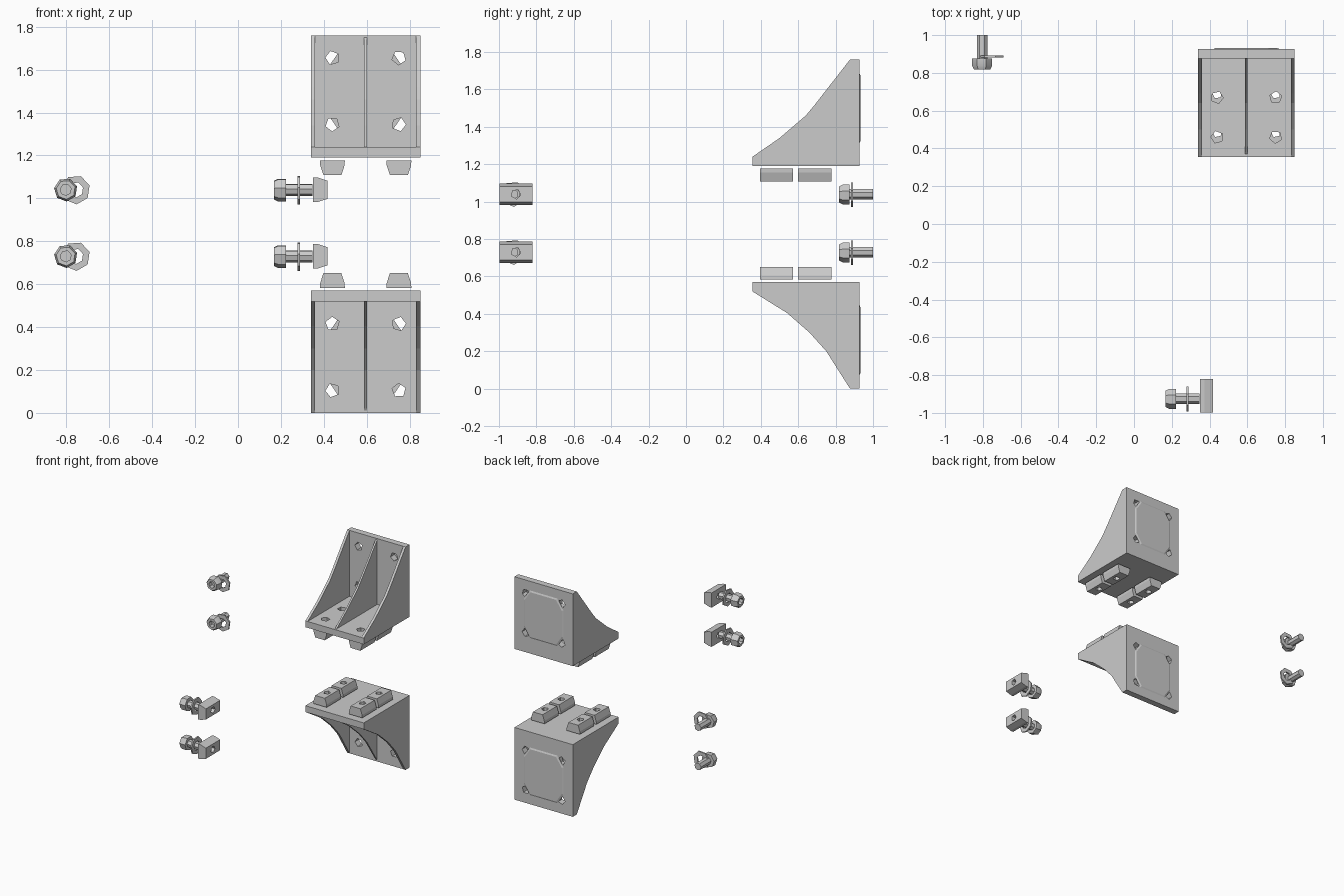
import bpy, bmesh, math
from mathutils import Vector

if "Cube" in bpy.data.objects:
    bpy.data.objects.remove(bpy.data.objects["Cube"])


def finish(bm, name, smooth=0):
    bmesh.ops.remove_doubles(bm, verts=bm.verts, dist=1e-5)
    bmesh.ops.recalc_face_normals(bm, faces=bm.faces)
    me = bpy.data.meshes.new(name)
    bm.to_mesh(me)
    bm.free()
    ob = bpy.data.objects.new(name, me)
    bpy.context.collection.objects.link(ob)
    if smooth:
        bpy.ops.object.select_all(action='DESELECT')
        ob.select_set(True)
        bpy.context.view_layer.objects.active = ob
        bpy.ops.object.shade_smooth_by_angle(angle=math.radians(smooth))
    return ob


def prism(name, pts, a, b, place, taper=None):
    """Extrude a 2D profile between a and b; place(u, v, w) gives the 3D point."""
    bm = bmesh.new()
    lo = [bm.verts.new(place(u, v, a)) for u, v in pts]
    hi = [bm.verts.new(place(u, v, b)) for u, v in pts]
    n = len(pts)
    bm.faces.new(lo)
    bm.faces.new(hi)
    for i in range(n):
        j = (i + 1) % n
        bm.faces.new((lo[i], lo[j], hi[j], hi[i]))
    return finish(bm, name)


def lathe(name, pts, place, sides, turn=0.3):
    """Turn a closed (radius, length) outline around the w axis."""
    bm = bmesh.new()
    rings = []
    for k in range(sides):
        t = turn + k * math.tau / sides
        rings.append([bm.verts.new(place(r * math.cos(t), r * math.sin(t), w)) for r, w in pts])
    n = len(pts)
    for k in range(sides):
        A, B = rings[k], rings[(k + 1) % sides]
        for i in range(n):
            j = (i + 1) % n
            if pts[i][0] == 0 and pts[j][0] == 0:
                continue
            bm.faces.new((A[i], A[j], B[j], B[i]))
    bmesh.ops.remove_doubles(bm, verts=bm.verts, dist=1e-5)
    bmesh.ops.dissolve_degenerate(bm, edges=bm.edges, dist=1e-6)
    return finish(bm, name, 30)


def polygon(cx, cy, r, sides, turn):
    return [(cx + r * math.cos(turn + k * math.tau / sides),
             cy + r * math.sin(turn + k * math.tau / sides)) for k in range(sides)]


def cut(ob, cutters):
    for c in cutters:
        m = ob.modifiers.new("hole", 'BOOLEAN')
        m.object, m.operation, m.solver = c, 'DIFFERENCE', 'EXACT'
    dg = bpy.context.evaluated_depsgraph_get()
    me = bpy.data.meshes.new_from_object(ob.evaluated_get(dg))
    ob.modifiers.clear()
    ob.data = me
    for c in cutters:
        bpy.data.objects.remove(c, do_unlink=True)


X0, X1 = 0.34, 0.85
HX, HY, HT = (0.44, 0.75), (0.46, 0.67), (0.155, 0.465)


def bracket(tag, base, s, curve):
    along_x = lambda u, v, w: (w, u, base + s * v)
    along_y = lambda u, v, w: (u, w, base + s * v)
    along_z = lambda u, v, w: (u, v, base + s * w)

    # L-shaped body of two plates
    ell = [(0.355, 0), (0.927, 0), (0.927, 0.57), (0.877, 0.57), (0.877, 0.05), (0.355, 0.05)]
    body = prism(tag + "_angle_plates", ell, X0, X1, along_x)
    holes = [prism("cutter", polygon(x, t, 0.033, 5, x + t * 3), 0.8, 1.0, along_y)
             for x in HX for t in HT]
    holes += [prism("cutter", polygon(x, y, 0.033, 5, x + y * 3), -0.05, 0.1, along_z)
              for x in HX for y in HY]
    cut(body, holes)

    # slightly raised pad on the back, between the holes
    bm = bmesh.new()
    outer = [(0.42, 0.20), (0.475, 0.12), (0.715, 0.12), (0.77, 0.20),
             (0.77, 0.42), (0.715, 0.50), (0.475, 0.50), (0.42, 0.42)]
    lo = [bm.verts.new(along_y(u, v, 0.926)) for u, v in outer]
    hi = [bm.verts.new(along_y(0.595 + (u - 0.595) * 0.93, 0.31 + (v - 0.31) * 0.93, 0.932))
          for u, v in outer]
    bm.faces.new(lo)
    bm.faces.new(hi)
    for i in range(8):
        j = (i + 1) % 8
        bm.faces.new((lo[i], lo[j], hi[j], hi[i]))
    finish(bm, tag + "_back_pad")

    # two side walls and the thin middle rib, all with a hollow sloping edge
    web = [(0.355, 0), (0.927, 0), (0.927, 0.57), (0.877, 0.57)] + curve + [(0.355, 0.05)]
    for name, a, b in (("left_wall", X0, X0 + 0.02), ("right_wall", X1 - 0.02, X1)):
        prism(f"{tag}_{name}", web, a, b, along_x)
    rib = [(0.37, 0.03), (0.9, 0.03), (0.9, 0.56), (0.877, 0.56)] + curve + [(0.37, 0.05)]
    prism(tag + "_middle_rib", rib, 0.588, 0.602, along_x)

    # four tapered slot blocks
    for x in (0.44, 0.75):
        for y in (0.395, 0.60):
            slot_block(tag + "_slot_block", (x, y),
                       lambda u, v, w, x=x, y=y: (x + u, y + w, base - s * (0.013 + v)))


def slot_block(name, at, place):
    shape = [(-0.058, 0), (0.058, 0), (0.057, 0.022), (0.042, 0.068),
             (-0.042, 0.068), (-0.057, 0.022)]
    ob = prism(name, shape, 0, 0.178, place)
    hole = prism("cutter", polygon(0, 0.089, 0.026, 5, 0.5), -0.05, 0.12,
                 lambda u, v, w: place(u, w, v))
    cut(ob, [hole])


bracket("upper", 1.19, 1, [(0.69, 0.33), (0.64, 0.27), (0.50, 0.15)])
bracket("lower", 0.57, -1, [(0.75, 0.37), (0.66, 0.27), (0.54, 0.165)])

# outlines: bolt with a socket in its head, and a flat washer
BOLT = [(0, 0.035), (0.026, 0.035), (0.026, 0), (0.045, 0), (0.055, 0.02), (0.055, 0.056),
        (0.029, 0.056), (0.029, 0.181), (0, 0.181)]
WASHER = [(0.036, 0), (0.068, 0), (0.068, 0.011), (0.036, 0.011)]

for z in (1.04, 0.73):
    # sideways set: bolt, washer and slot block
    lathe("front_bolt", BOLT, lambda u, v, w: (0.167 + w, -0.925 + u, z + v), 7)
    lathe("front_washer", WASHER, lambda u, v, w: (0.277 + w, -0.925 + u, z + v), 7)
    slot_block("front_slot_block", (0, 0),
               lambda u, v, w: (0.35 + v, -0.998 + w, z + u))
    # rear set: bolt with an offset washer
    lathe("rear_bolt", BOLT, lambda u, v, w: (-0.803 + u, 0.819 + w, z + v), 7)
    lathe("rear_washer", WASHER, lambda u, v, w: (-0.757 + u, 0.882 + w, z + v), 7)
